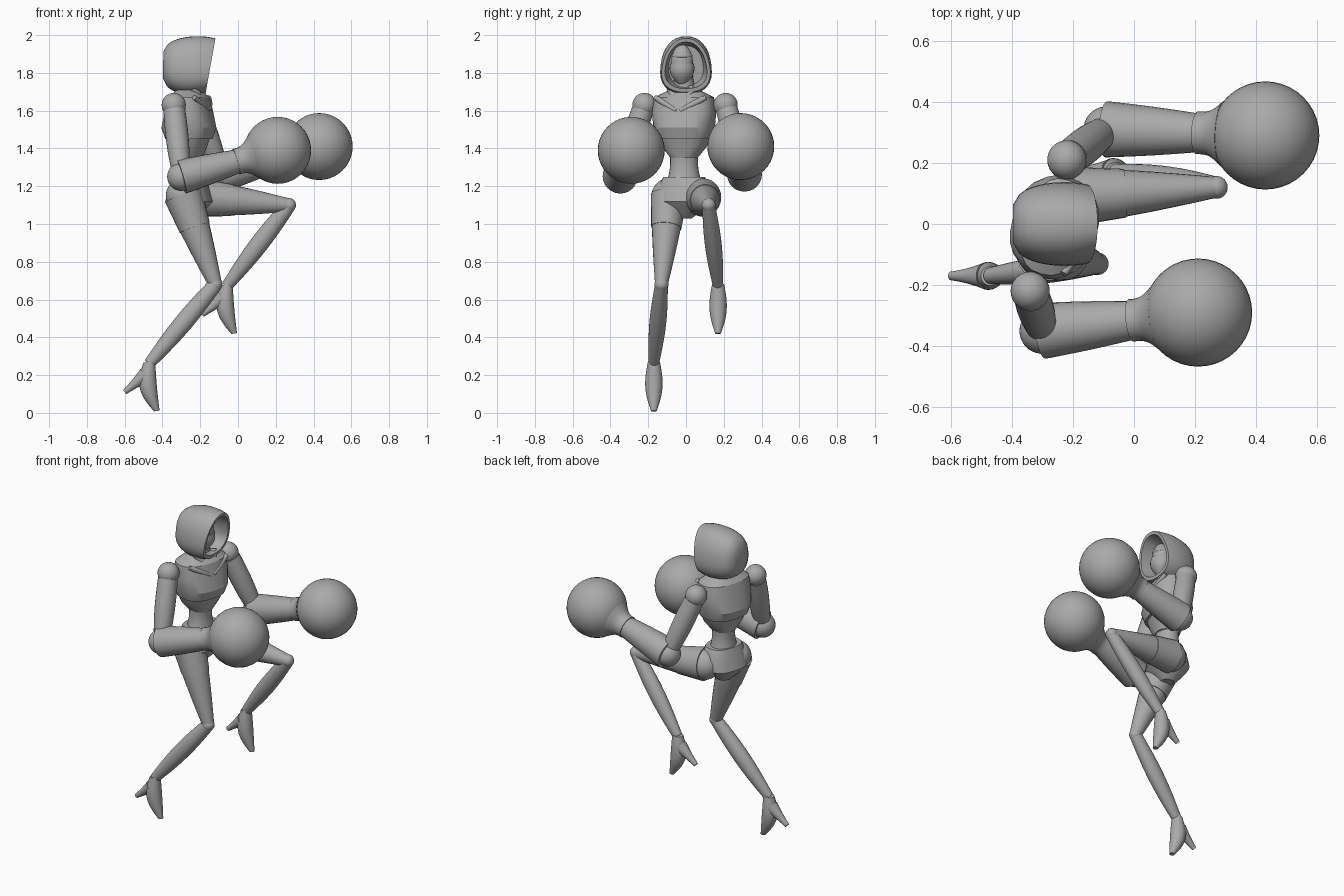
import bpy, bmesh, math
from mathutils import Vector, Matrix

if "Cube" in bpy.data.objects:
    bpy.data.objects.remove(bpy.data.objects["Cube"], do_unlink=True)

TONE = 0.4
grey = bpy.data.materials.new("plain grey")
grey.use_nodes = True
grey.diffuse_color = (TONE, TONE, TONE, 1)
grey.node_tree.nodes["Principled BSDF"].inputs["Base Color"].default_value = grey.diffuse_color

UP = Vector((0, 0, 1))
SIDEWAYS = Vector((0, 1, 0))
# The trunk is turned a little toward its right
turn = Matrix.Rotation(math.radians(-16), 3, "Z")
FORWARD, LEFT = turn @ Vector((1, 0, 0)), turn @ SIDEWAYS
TRUNK = Vector((-0.26, -0.01, 0))


def finish(name, bm, angle):
    bmesh.ops.recalc_face_normals(bm, faces=bm.faces)
    mesh = bpy.data.meshes.new(name)
    bm.to_mesh(mesh)
    bm.free()
    mesh.materials.append(grey)
    obj = bpy.data.objects.new(name, mesh)
    bpy.context.collection.objects.link(obj)
    bpy.ops.object.select_all(action="DESELECT")
    obj.select_set(True)
    bpy.context.view_layer.objects.active = obj
    bpy.ops.object.shade_smooth_by_angle(angle=math.radians(angle))


def loft(name, rings, angle=35):
    """Skin a list of point rings and cap both ends."""
    bm = bmesh.new()
    loops = [[bm.verts.new(point) for point in points] for points in rings]
    for lower, upper in zip(loops, loops[1:]):
        for i in range(len(lower)):
            bm.faces.new((lower[i - 1], lower[i], upper[i], upper[i - 1]))
    bm.faces.new(loops[0])
    bm.faces.new(loops[-1])
    finish(name, bm, angle)


def soft(value, power):
    return math.copysign(abs(value) ** power, value)


def ring(center, u, v, depth, width, power=1, sides=24):
    angles = [math.tau * i / sides for i in range(sides)]
    return [center + u * depth * soft(math.cos(a), power) + v * width * soft(math.sin(a), power)
            for a in angles]


def limb(name, start, end, r_start, r_end, bulge=0, flat=1, bow=0, steps=10):
    """Tapered tube that swells by bulge and bends forward by bow at its middle."""
    start, end = Vector(start), Vector(end)
    axis = (end - start).normalized()
    side = (SIDEWAYS - axis * SIDEWAYS.dot(axis)).normalized()
    front = axis.cross(side)
    rings = []
    for i in range(steps + 1):
        t = i / steps
        swell = math.sin(math.pi * t)
        radius = r_start + (r_end - r_start) * t + bulge * swell
        center = start.lerp(end, t) + front * bow * swell
        rings.append(ring(center, front, side, radius * flat, radius))
    loft(name, rings)


def ball(name, center, radius, scale=(1, 1, 1)):
    bm = bmesh.new()
    place = Matrix.Translation(center) @ Matrix.Diagonal((*scale, 1))
    bmesh.ops.create_uvsphere(bm, u_segments=40, v_segments=20, radius=radius, matrix=place)
    finish(name, bm, 35)


def trunk_part(name, rows):
    """Boxy rounded body piece; each row is height, half depth, half width."""
    loft(name, [ring(TRUNK + UP * height, FORWARD, LEFT, depth, width, 0.8)
                for height, depth, width in rows], 25)


def on_trunk(forward, left, height):
    return TRUNK + FORWARD * forward + LEFT * left + UP * height


# Torso
trunk_part("chest_armour", [(1.72, 0.05, 0.06), (1.67, 0.1, 0.16), (1.59, 0.12, 0.17),
                            (1.51, 0.14, 0.16), (1.45, 0.12, 0.14)])
trunk_part("rib_cage", [(1.47, 0.11, 0.14), (1.41, 0.09, 0.12), (1.35, 0.07, 0.07)])
limb("waist", on_trunk(0, 0, 1.4), on_trunk(0, 0, 1.2), 0.08, 0.1, bulge=-0.015, flat=0.85)
trunk_part("pelvis", [(1.25, 0.08, 0.11), (1.19, 0.1, 0.14), (1.12, 0.12, 0.14),
                      (1.07, 0.08, 0.09), (1.03, 0.04, 0.04)])
limb("neck", on_trunk(0, 0, 1.66), on_trunk(0.01, 0, 1.8), 0.08, 0.05, bulge=-0.01)

# Collar bones and collar flaps
for label, sign in (("left", 1), ("right", -1)):
    notch = on_trunk(0.11, 0.01 * sign, 1.6)
    limb(label + "_collar_bone", notch, on_trunk(0.07, 0.14 * sign, 1.67), 0.01, 0.012, bulge=0.006)
    limb(label + "_collar_flap", notch, on_trunk(0.04, 0.06 * sign, 1.72), 0.01, 0.025)


# Hood: rings grow from the back of the head to the opening, then turn inward
def hood_ring(reach, size):
    points = []
    for point in ring(Vector(), SIDEWAYS, UP, 1, 1, 0.85, 32):
        egg = 1 - point.z * (0.1 + 0.12 * reach ** 3)
        lean = 0.16 * reach * point.z * size * 0.18
        points.append(Vector((0.255 * reach - 0.4 + lean,
                              0.14 * size * point.y * egg,
                              1.84 + 0.16 * size * point.z)))
    return points


shell = []
for i in range(13):
    reach = (i + 0.2) / 12.2
    size = (1 - (1 - reach) ** 2.5) ** 0.25
    shell.append(hood_ring(reach, size * (1 - 0.11 * reach ** 4)))
hollow = [hood_ring(1 - 0.15 * i, 0.77 - 0.04 * i) for i in range(4)]
loft("hood", shell + hollow, 50)

# Masked face inside the hood
face = on_trunk(0.04, 0, 1.85)
ball("face", face, 0.1, (0.5, 0.58, 1))
limb("mask", face, face - UP * 0.11, 0.062, 0.02, bulge=0.02, flat=0.9)
ball("brow", face + UP * 0.04, 0.05, (1, 1.1, 0.5))

# Arms and round gloves
ARMS = {
    "right": ((-0.34, -0.22, 1.63), (-0.3, -0.35, 1.25), (0.21, -0.29, 1.39)),
    "left": ((-0.22, 0.21, 1.63), (-0.09, 0.31, 1.26), (0.43, 0.29, 1.41)),
}
for label, joints in ARMS.items():
    shoulder, elbow, glove = map(Vector, joints)
    wrist = elbow.lerp(glove, 0.57)
    ball(label + "_shoulder", shoulder, 0.064)
    limb(label + "_upper_arm", shoulder.lerp(elbow, 0.08), elbow, 0.058, 0.045, bulge=0.008)
    ball(label + "_elbow", elbow, 0.075)
    limb(label + "_forearm", elbow, wrist, 0.092, 0.064, bulge=0.002)
    limb(label + "_cuff", wrist, elbow.lerp(glove, 0.74), 0.07, 0.11, bulge=-0.014)
    ball(label + "_glove", glove, 0.177)

# Legs with pointed feet and spike heels
LEGS = {
    "right": ((-0.29, -0.09, 1.15), (-0.12, -0.13, 0.68), (-0.47, -0.17, 0.26)),
    "left": ((-0.2, 0.09, 1.14), (0.27, 0.12, 1.1), (-0.06, 0.17, 0.67)),
}
for label, joints in LEGS.items():
    hip, knee, ankle = map(Vector, joints)
    ball(label + "_hip", hip, 0.092)
    limb(label + "_thigh", hip, knee, 0.095, 0.034, bulge=0.004, flat=1.05)
    limb(label + "_thigh_band", hip, hip.lerp(knee, 0.36), 0.097, 0.08, flat=1.05)
    ball(label + "_knee", knee, 0.037)
    limb(label + "_shin", knee, ankle, 0.034, 0.027, bulge=0.014, flat=1.1)
    toe = ankle + Vector((0.04, 0, -0.25))
    limb(label + "_foot", ankle + UP * 0.01, toe, 0.032, 0.015, bulge=0.022, bow=-0.025)
    instep = ankle + Vector((-0.02, 0, -0.06))
    limb(label + "_heel", instep, ankle + Vector((-0.13, 0, -0.15)), 0.042, 0.014, bulge=-0.003)
